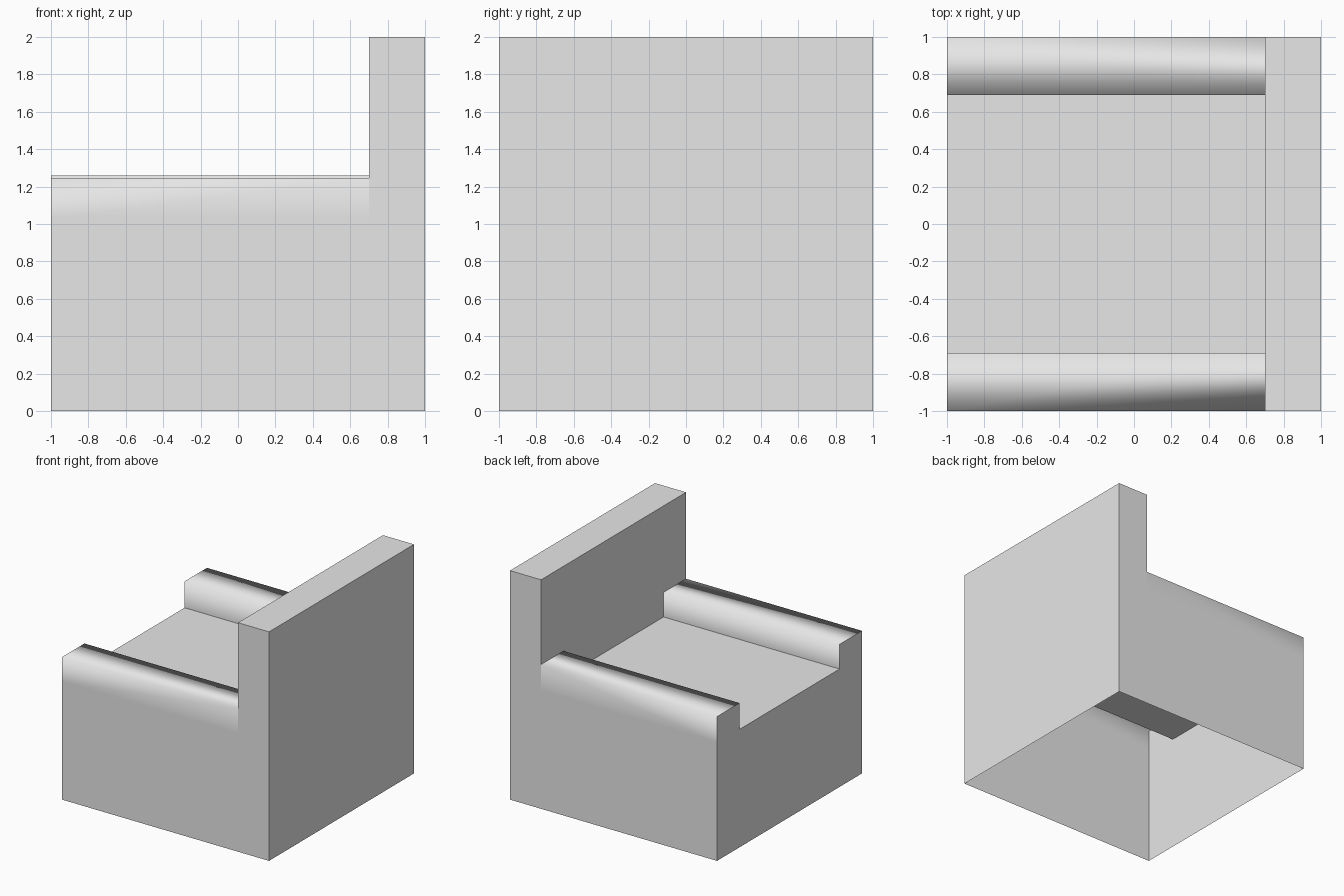
import bpy
import bmesh

cube = bpy.data.objects.get("Cube")
if cube:
    bpy.data.objects.remove(cube, do_unlink=True)

# Main dimensions
SEAT = 1.03
TOP = 2.0
BACK = 0.7          # front plane of the backrest
INNER = 0.69        # inner face of each arm
ARM = {-1: 1.245, 1: 1.26}

grey = bpy.data.materials.new("light grey")
grey.use_nodes = True
colour = (0.8, 0.8, 0.8, 1)
grey.diffuse_color = colour
grey.node_tree.nodes["Principled BSDF"].inputs["Base Color"].default_value = colour

bm = bmesh.new()


def panel(*points):
    bm.faces.new([bm.verts.new(p) for p in points])


def cross_section(x, lower):
    """Panel across the chair at x, following the seat and arm outline."""
    outline = [(-1, ARM[-1]), (-INNER, ARM[-1]), (-INNER, SEAT),
               (INNER, SEAT), (INNER, ARM[1]), (1, ARM[1])]
    panel(*[(x, y, z) for y, z in outline + lower])


# Seat
panel((-1, -INNER, SEAT), (BACK, -INNER, SEAT), (BACK, INNER, SEAT), (-1, INNER, SEAT))

# Sides and arms
for s, h in ARM.items():
    # side wall up to seat height, rising to the backrest corner
    panel((-1, s, 0), (1, s, 0), (1, s, TOP), (BACK, s, SEAT), (-1, s, SEAT))
    # end of the backrest
    panel((BACK, s, SEAT), (1, s, TOP), (BACK, s, TOP), (BACK, s, h))
    # arm: outer strip, top and inner strip
    loop = [(s, SEAT), (s, h), (s * INNER, h), (s * INNER, SEAT)]
    for (y0, z0), (y1, z1) in zip(loop, loop[1:]):
        panel((-1, y0, z0), (BACK, y0, z0), (BACK, y1, z1), (-1, y1, z1))

# Open end of the seat, and the backrest
cross_section(-1, [(1, SEAT), (1, 0), (-1, 0), (-1, SEAT)])
cross_section(BACK, [(1, TOP), (-1, TOP)])
panel((BACK, -1, TOP), (1, -1, TOP), (1, 1, TOP), (BACK, 1, TOP))
panel((1, -1, 0), (1, 1, 0), (1, 1, TOP), (1, -1, TOP))

bmesh.ops.remove_doubles(bm, verts=bm.verts[:], dist=0.001)
bmesh.ops.recalc_face_normals(bm, faces=bm.faces[:])

# Soft shading along the arm ridges, sharp corners elsewhere
for face in bm.faces:
    face.smooth = True
for edge in bm.edges:
    a, b = (v.co for v in edge.verts)
    ridge = abs(a.y - b.y) < 0.01 and all(SEAT + 0.1 < p.z < TOP - 0.1 for p in (a, b))
    edge.smooth = ridge and abs(a.x - b.x) > 1 or edge.calc_face_angle(0) < 0.5

mesh = bpy.data.meshes.new("armchair_shell")
bm.to_mesh(mesh)
bm.free()
mesh.materials.append(grey)
chair = bpy.data.objects.new("armchair_shell", mesh)
bpy.context.collection.objects.link(chair)
